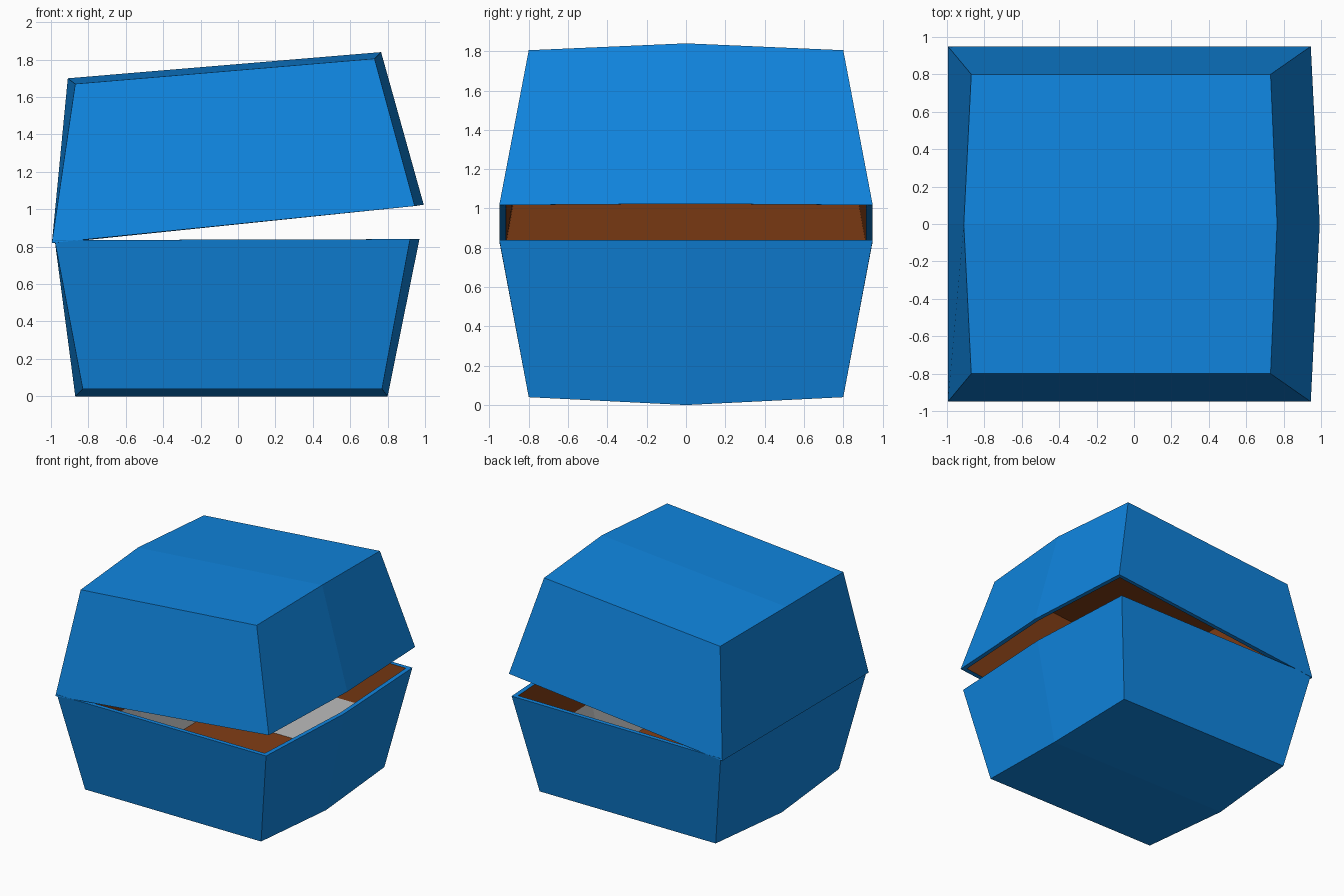
import bpy, bmesh
from mathutils import Vector

if "Cube" in bpy.data.objects:
    bpy.data.objects.remove(bpy.data.objects["Cube"])


def material(name, rgb):
    m = bpy.data.materials.new(name)
    m.diffuse_color = (*rgb, 1)
    m.use_nodes = True
    m.node_tree.nodes["Principled BSDF"].inputs["Base Color"].default_value = m.diffuse_color
    return m


blue = material("blue_card", (0.005, 0.235, 0.74))
brown = material("brown_lining", (0.21, 0.045, 0.007))
grey = material("pale_grey_lining", (0.60, 0.60, 0.60))


def ring(left, left_mid, right, right_mid, half):
    """Six-sided outline; each argument is (x, z), the side points sit on y = 0."""
    pts = [(left, -half), (right, -half), (right_mid, 0),
           (right, half), (left, half), (left_mid, 0)]
    return [Vector((p[0], y, p[1])) for p, y in pts]


def inset(points, d, dz):
    """Pull an outline inwards and shift it vertically."""
    out = []
    for p in points:
        sx = 1 if p.x > 0 else -1
        sy = 0 if p.y == 0 else (1 if p.y > 0 else -1)
        out.append(Vector((p.x - sx * d, p.y - sy * d, p.z + dz)))
    return out


def shell(name, rim, base, dz, band=None):
    """Thin-walled half of the box: outer skin, rim and lining."""
    in_rim, in_base = inset(rim, 0.035, 0), inset(base, 0.03, dz)
    rings, mats = [base, rim, in_rim], [0, 0]
    if band:
        rings.append([a.lerp(b, band) for a, b in zip(in_rim, in_base)])
        mats.append(1)
    rings.append(in_base)
    mats.append(2 if band else 1)

    bm = bmesh.new()
    vs = [[bm.verts.new(p) for p in r] for r in rings]
    for a, b, m in zip(vs, vs[1:], mats):
        for i in range(6):
            j = (i + 1) % 6
            bm.faces.new((a[i], a[j], b[j], b[i])).material_index = m
    # creased floors, outside and inside
    for r, m in ((vs[0], 0), (vs[-1], 1)):
        for q in ((0, 1, 2, 5), (5, 2, 3, 4)):
            bm.faces.new([r[k] for k in q]).material_index = m
    bmesh.ops.recalc_face_normals(bm, faces=bm.faces[:])
    me = bpy.data.meshes.new(name)
    bm.to_mesh(me)
    bm.free()
    for m in (blue, brown, grey):
        me.materials.append(m)
    ob = bpy.data.objects.new(name, me)
    bpy.context.collection.objects.link(ob)


# Lower half, with a pale band on the lower part of the inside walls
shell("box_tray",
      ring((-0.98, 0.835), (-0.98, 0.835), (0.92, 0.84), (0.97, 0.84), 0.95),
      ring((-0.83, 0.04), (-0.87, 0.0), (0.77, 0.04), (0.80, 0.0), 0.80),
      0.03, band=0.48)

# Lid, tilted open around the left edge
shell("box_lid",
      ring((-0.995, 0.82), (-0.995, 0.82), (0.945, 1.017), (0.993, 1.024), 0.95),
      ring((-0.87, 1.67), (-0.91, 1.70), (0.73, 1.805), (0.765, 1.84), 0.80),
      -0.03)
